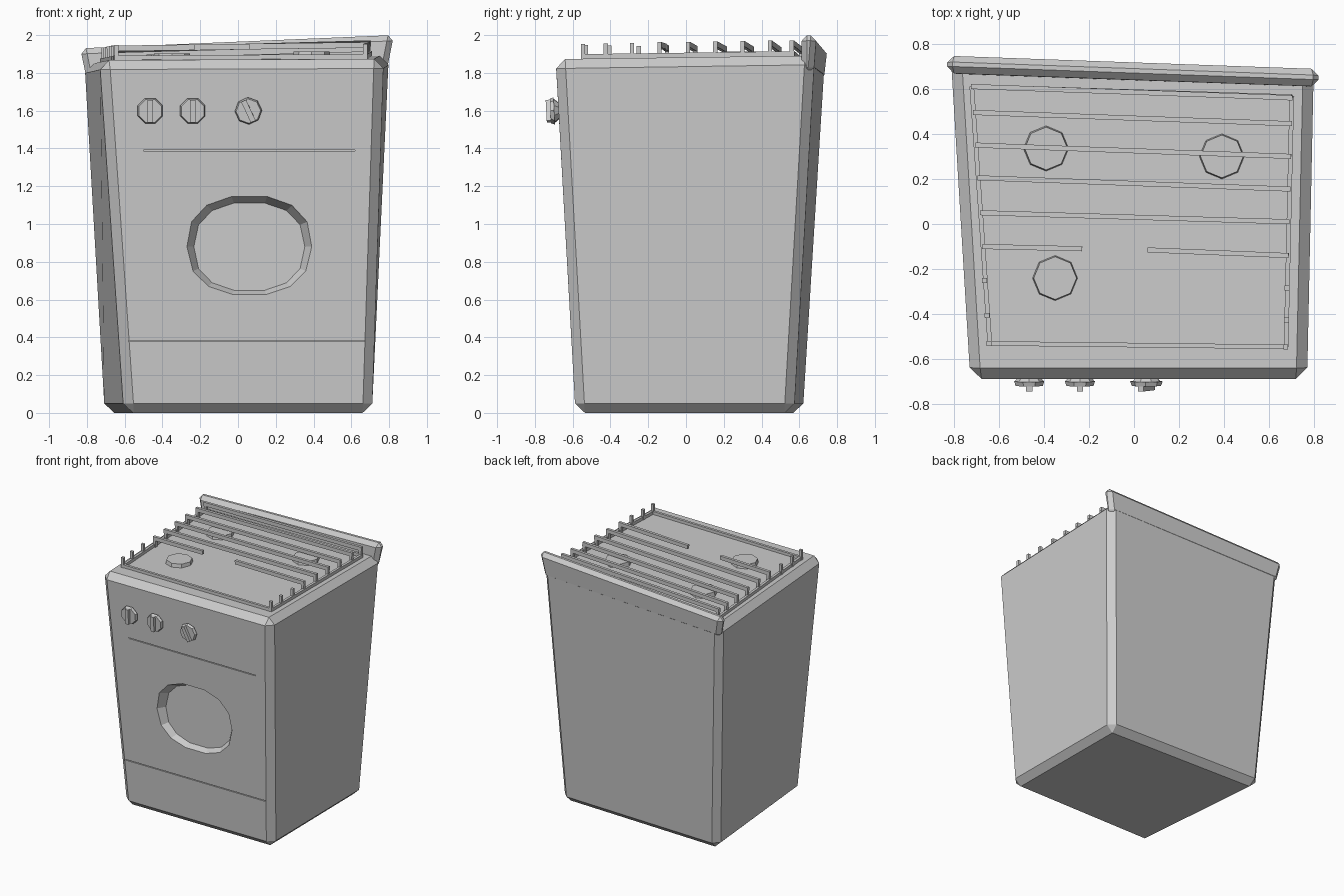
import bpy, bmesh, math
from mathutils import Vector, Matrix

if "Cube" in bpy.data.objects:
    bpy.data.objects.remove(bpy.data.objects["Cube"])

grey = bpy.data.materials.new("enamel grey")
grey.use_nodes = True
grey.diffuse_color = (0.6, 0.6, 0.6, 1)
grey.node_tree.nodes["Principled BSDF"].inputs["Base Color"].default_value = (0.6, 0.6, 0.6, 1)


def finish(name, bm):
    bmesh.ops.recalc_face_normals(bm, faces=bm.faces)
    mesh = bpy.data.meshes.new(name)
    bm.to_mesh(mesh)
    bm.free()
    mesh.materials.append(grey)
    ob = bpy.data.objects.new(name, mesh)
    bpy.context.collection.objects.link(ob)
    return ob


def loft(bm, rings):
    """Closed solid through a list of point rings."""
    rows = [[bm.verts.new(p) for p in ring] for ring in rings]
    n = len(rows[0])
    bm.faces.new(rows[0])
    bm.faces.new(rows[-1])
    for a, b in zip(rows, rows[1:]):
        for i in range(n):
            j = (i + 1) % n
            bm.faces.new((a[i], a[j], b[j], b[i]))


def block(name, low, high, bevel):
    bm = bmesh.new()
    loft(bm, [low, high])
    bmesh.ops.recalc_face_normals(bm, faces=bm.faces)
    bmesh.ops.bevel(bm, geom=bm.edges[:], offset=bevel, segments=1, affect='EDGES')
    return finish(name, bm)


def beam(bm, p, q, wide, tall):
    """Rectangular bar between two points."""
    p, q = Vector(p), Vector(q)
    d = (q - p).normalized()
    side = d.cross(Vector((0, 0, 1)) if abs(d.z) < 0.9 else Vector((0, 1, 0))).normalized()
    up = side.cross(d)
    ring = [side * sx * wide / 2 + up * sz * tall / 2
            for sx, sz in ((-1, -1), (1, -1), (1, 1), (-1, 1))]
    loft(bm, [[p + o for o in ring], [q + o for o in ring]])


def top_z(x, y):
    """Height of the crooked cooktop."""
    u, v = (x + 0.75) / 1.5, (y + 0.65) / 1.35
    return 1.868 + 0.005 * u + v * (0.04 * u - 0.02)


def front_y(z):
    return -0.585 - 0.055 * z


# Tapered, crooked cabinet
body = block("cabinet",
             [(-0.6, -0.585, 0), (0.71, -0.585, 0), (0.70, 0.57, 0), (-0.71, 0.62, 0)],
             [(-0.73, -0.69, 1.868), (0.77, -0.69, 1.873), (0.8, 0.68, 1.893), (-0.815, 0.735, 1.848)],
             0.05)

# Oven window recess and panel seams
bm = bmesh.new()
rings = []
for y, s in ((-0.75, 1.18), (front_y(0.88), 1.0), (-0.575, 0.89)):
    ring = []
    for i in range(14):
        a = 2 * math.pi * i / 14
        c, d = math.cos(a), math.sin(a)
        ring.append((0.06 + s * 0.33 * math.copysign(abs(c) ** 0.85, c), y,
                     0.88 + s * 0.265 * math.copysign(abs(d) ** 0.85, d)))
    rings.append(ring)
loft(bm, rings)
for x0, x1, z in ((-0.5, 0.62, 1.39), (-0.58, 0.67, 0.38)):
    beam(bm, (x0, front_y(z), z), (x1, front_y(z), z), 0.02, 0.006)
cutter = finish("recess_cutter", bm)
cutter.hide_render = True
cut = body.modifiers.new("recesses", 'BOOLEAN')
cut.operation = 'DIFFERENCE'
cut.solver = 'EXACT'
cut.object = cutter
bpy.context.view_layer.objects.active = body
bpy.ops.object.modifier_apply(modifier=cut.name)
bpy.data.objects.remove(cutter)

# Raised lip along the back of the cooktop
block("backsplash",
      [(-0.80, 0.665, 1.76), (0.785, 0.61, 1.80), (0.785, 0.675, 1.80), (-0.80, 0.73, 1.76)],
      [(-0.835, 0.67, 1.93), (0.825, 0.61, 2.0), (0.825, 0.69, 2.0), (-0.835, 0.75, 1.93)],
      0.03)

# Burners
for name, x, y in (("back_right_burner", -0.39, 0.335), ("back_left_burner", 0.39, 0.30),
                   ("front_right_burner", -0.35, -0.24)):
    bm = bmesh.new()
    bmesh.ops.create_cone(bm, cap_ends=True, segments=8, radius1=0.105, radius2=0.095, depth=0.06,
                          matrix=Matrix.Translation((x, y, top_z(x, y) + 0.005)))
    finish(name, bm)


# Low frame around the cooktop
def left_x(y):
    return 0.69 + 0.025 * y


def right_x(y):
    return -0.68 - 0.07 * y


def on_top(x, y, up):
    return (x, y, top_z(x, y) + up)


bm = bmesh.new()
corners = [on_top(x, y, 0.01) for x, y in
           ((-0.64, -0.53), (0.675, -0.545), (0.70, 0.565), (-0.72, 0.61))]
for i in range(4):
    beam(bm, corners[i], corners[(i + 1) % 4], 0.02, 0.03)
finish("grate_frame", bm)

# Grate bars with end posts; None marks a bar that stops short
bars = bmesh.new()
posts = bmesh.new()
for yr, yl, stop_r, stop_l in ((0.61, 0.56, None, None), (0.495, 0.445, None, None),
                               (0.35, 0.30, None, None), (0.205, 0.155, None, None),
                               (0.05, 0.01, None, None), (-0.10, -0.14, -0.23, 0.06)):
    a, b = on_top(right_x(yr), yr, 0.068), on_top(left_x(yl), yl, 0.068)
    if stop_r is None:
        beam(bars, a, b, 0.022, 0.03)
    else:
        beam(bars, a, on_top(stop_r, yr - 0.01, 0.068), 0.022, 0.03)
        beam(bars, on_top(stop_l, yl + 0.025, 0.068), b, 0.022, 0.03)
    for x, y in ((right_x(yr) + 0.012, yr), (left_x(yl) - 0.012, yl)):
        beam(posts, on_top(x, y, 0), on_top(x, y, 0.08), 0.022, 0.022)
for yr, yl in ((-0.25, -0.285), (-0.405, -0.425), (-0.53, -0.545)):
    for x, y in ((right_x(yr), yr), (left_x(yl) - 0.003, yl)):
        beam(posts, on_top(x, y, 0), on_top(x, y, 0.08), 0.022, 0.022)
finish("grate_bars", bars)
finish("grate_posts", posts)

# Knobs: faceted dial with a grip bar
for name, x, turn in (("right_knob", -0.465, 0), ("middle_knob", -0.24, 0), ("left_knob", 0.055, 25)):
    bm = bmesh.new()
    bmesh.ops.create_cone(bm, cap_ends=True, segments=8, radius1=0.04, radius2=0.065, depth=0.03,
                          matrix=Matrix.Translation((0, 0, 0.005)))
    bmesh.ops.create_cone(bm, cap_ends=True, segments=8, radius1=0.072, radius2=0.065, depth=0.02,
                          matrix=Matrix.Translation((0, 0, 0.03)) @ Matrix.Rotation(math.pi / 8, 4, 'Z'))
    beam(bm, (0, -0.06, 0.047), (0, 0.06, 0.047), 0.028, 0.03)
    knob = finish(name, bm)
    knob.matrix_world = (Matrix.Translation((x, front_y(1.6) - 0.005, 1.6))
                         @ Matrix.Rotation(math.radians(93), 4, 'X')
                         @ Matrix.Rotation(math.radians(turn), 4, 'Z'))
